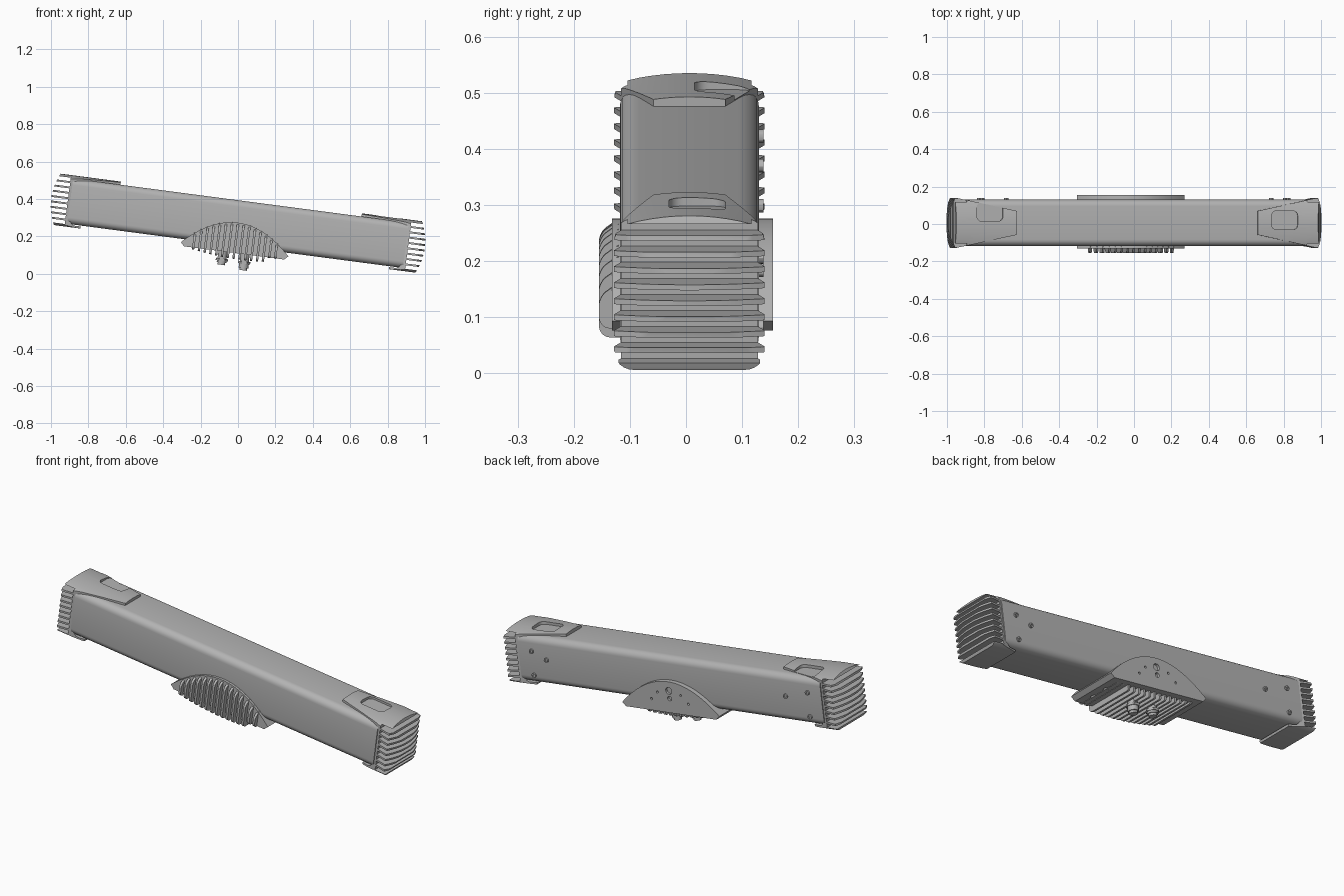
import bpy, bmesh, math
from mathutils import Matrix, Vector

old = bpy.data.objects.get("Cube")
if old:
    bpy.data.objects.remove(old, do_unlink=True)

GREY = (0.45, 0.45, 0.45, 1)
mat = bpy.data.materials.new("light grey metal")
mat.use_nodes = True
mat.diffuse_color = GREY
mat.node_tree.nodes["Principled BSDF"].inputs["Base Color"].default_value = GREY

TILT = Matrix.Translation((0, 0, 0.27)) @ Matrix.Rotation(math.radians(7.5), 4, 'Y')
MID = 0.006          # depth centre of the beam
parts = []


def fillet(points, steps=6):
    """Round each (x, y, radius) corner of an outline."""
    out = []
    for i, (x, y, r) in enumerate(points):
        p = Vector((x, y))
        if not r:
            out.append(p)
            continue
        a, b = (p + (Vector(points[j % len(points)][:2]) - p).normalized() * r for j in (i - 1, i + 1))
        ca, cb = a.lerp(p, 0.55), b.lerp(p, 0.55)
        for k in range(steps + 1):
            t = k / steps
            out.append(a * (1 - t)**3 + ca * 3 * t * (1 - t)**2 + cb * 3 * t * t * (1 - t) + b * t**3)
    return out


def make(name, bm):
    bmesh.ops.recalc_face_normals(bm, faces=bm.faces)
    mesh = bpy.data.meshes.new(name)
    bm.to_mesh(mesh)
    bm.free()
    mesh.materials.append(mat)
    ob = bpy.data.objects.new(name, mesh)
    bpy.context.collection.objects.link(ob)
    return ob


def prism(name, outline, axis, lo, hi):
    """Extrude a 2D outline along x, y or z."""
    place = {'x': lambda p, d: (d, p[0], p[1]),
             'y': lambda p, d: (p[0], d, p[1]),
             'z': lambda p, d: (p[0], p[1], d)}[axis]
    bm = bmesh.new()
    rings = [[bm.verts.new(place(p, d)) for p in outline] for d in (lo, hi)]
    for ring in rings:
        bm.faces.new(ring)
    n = len(outline)
    for i in range(n):
        j = (i + 1) % n
        bm.faces.new((rings[0][i], rings[0][j], rings[1][j], rings[1][i]))
    return make(name, bm)


def rect(x0, x1, y0, y1, r=0):
    return fillet([(x0, y0, r), (x1, y0, r), (x1, y1, r), (x0, y1, r)])


def disc(x, y, r, n=20):
    return [(x + r * math.cos(math.tau * i / n), y + r * math.sin(math.tau * i / n)) for i in range(n)]


def boolean(ob, cutters, op='DIFFERENCE'):
    """Apply boolean cutters and remove them."""
    for cutter in cutters:
        mod = ob.modifiers.new("cut", 'BOOLEAN')
        mod.operation, mod.object, mod.solver = op, cutter, 'EXACT'
        deps = bpy.context.evaluated_depsgraph_get()
        mesh = bpy.data.meshes.new_from_object(ob.evaluated_get(deps))
        ob.modifiers.clear()
        ob.data = mesh
        bpy.data.objects.remove(cutter, do_unlink=True)


# Main beam
parts.append(prism("beam", rect(MID - 0.124, MID + 0.124, -0.122, 0.122, 0.035), 'x', -0.905, 0.905))

# Domed end caps with cooling fins and a window in the top tongue
ramp = [i / 6 for i in range(-6, 7)]
dome = [(MID + 0.134 * t, 0.139 - 0.02 * t * t, 0.025 if abs(t) == 1 else 0) for t in reversed(ramp)]
dome = [d for d in dome if d[2] or abs(d[0] - MID) < 0.1]
section = fillet([(MID - 0.134, -0.138, 0.035), (MID + 0.134, -0.138, 0.035)] + dome)
plan = fillet([(0.65, MID + 0.134, 0.07), (0.65, MID - 0.134, 0.07)]) + \
    [(1.008 - 0.03 * t * t, MID + 0.135 * t) for t in ramp]
side = fillet([(0.6, 0.2, 0), (0.6, 0.119, 0), (0.885, 0.119, 0.08), (0.892, -0.127, 0.03),
               (0.83, -0.127, 0), (0.85, -0.2, 0)]) + \
    [(1.008 - 0.033 * (1.45 * t)**2, 0.2 * t) for t in ramp]

for s, label, window_y in ((-1, "right", 0.065), (1, "left", 0.02)):
    def flip(pts):
        return [(s * p[0], p[1]) for p in pts]
    cap = prism(label + "_end_cap", section, 'x', s * 0.6, s * 1.05)
    boolean(cap, [prism("plan_cutter", flip(plan), 'z', -0.3, 0.3),
                  prism("side_cutter", flip(side), 'y', -0.3, 0.3)], 'INTERSECT')
    cuts = [prism("window_cutter", flip(rect(0.725, 0.865, window_y - 0.05, window_y + 0.05, 0.025)),
                  'z', 0.1235, 0.3)]
    pitch = 0.0288
    for i in range(9):
        w = (i - 4) * pitch
        cuts.append(prism("groove_cutter", flip(rect(0.918, 1.1, w - 0.0095, w + 0.0095)), 'y', -0.3, 0.3))
    boolean(cap, cuts)
    parts.append(cap)

    # Bolts on the back of the beam
    inner = 0.69 if s < 0 else 0.74
    for i, (u, w) in enumerate(((0.825, 0.045), (0.825, -0.08), (inner, 0.01))):
        bolt = prism(f"{label}_bolt_{i + 1}", disc(s * u, w, 0.012, 12), 'y', 0.12, 0.138)
        boolean(bolt, [prism("socket_cutter", disc(s * u, w, 0.006, 6), 'y', 0.133, 0.15)])
        parts.append(bolt)


# Central bracket wrapping under the beam
def arch(u):
    return 0.003 - 0.143 * (u / 0.29)**2


arc = [(0.29 * t, arch(0.29 * t)) for t in (i / 16 for i in range(-16, 17))]
shell = arc + [(0.27, -0.16), (-0.27, -0.16)]
bracket = prism("bracket", shell, 'y', -0.132, 0.155)
cuts = [prism("hole_cutter", disc(u, w, r, 16), 'y', 0.143, 0.2)
        for u, w, r in ((0, -0.045, 0.018), (0, -0.085, 0.012), (-0.11, -0.1, 0.006),
                        (0.11, -0.1, 0.006), (-0.07, -0.06, 0.006), (0.07, -0.06, 0.006))]
cuts += [prism("flange_hole_cutter", disc(0.225, y, 0.014, 16), 'z', -0.2, -0.14) for y in (-0.05, 0.04)]
boolean(bracket, cuts)
parts.append(bracket)

# Bracket fins running up the front and along the underside
for i in range(15):
    u = -0.22 + i * 0.0315
    top = arch(u)
    low = -0.192 + 0.35 * (u - 0.03)**2 if u < 0.17 else -0.162
    outline = fillet([(-0.12, top, 0), (-0.155, top - 0.025, 0.015), (-0.155, low, 0.02),
                      (0.125, low, 0.01), (0.125, -0.15, 0), (-0.12, -0.15, 0)])
    parts.append(prism(f"bracket_fin_{i + 1}", outline, 'x', u - 0.006, u + 0.006))

# Cable connectors under the bracket
for label, u, end in (("right", -0.06, -0.232), ("left", 0.06, -0.246)):
    steps = ((0.024, -0.15, -0.198, 20), (0.033, -0.198, -0.21, 6),
             (0.026, -0.21, end + 0.012, 16), (0.02, end + 0.012, end, 16))
    for i, (r, hi, lo, n) in enumerate(steps):
        parts.append(prism(f"{label}_connector_ring_{i + 1}", disc(u, 0.03, r, n), 'z', lo, hi))

# Tilt the assembly and shade it
bpy.ops.object.select_all(action='DESELECT')
for ob in parts:
    ob.matrix_world = TILT
    ob.select_set(True)
bpy.context.view_layer.objects.active = parts[0]
bpy.ops.object.shade_smooth_by_angle(angle=math.radians(30))
